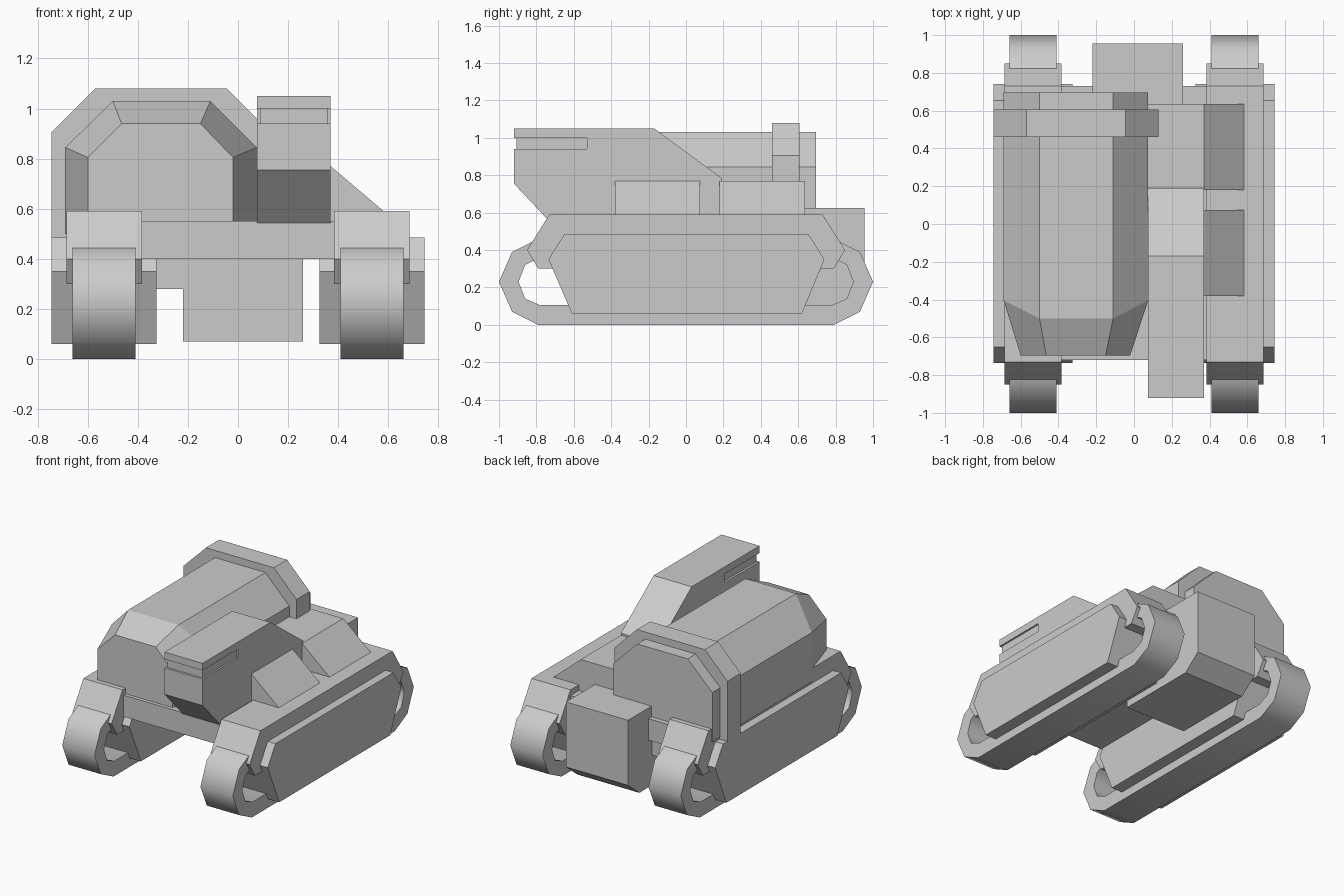
import bpy, bmesh, math

if "Cube" in bpy.data.objects:
    bpy.data.objects.remove(bpy.data.objects["Cube"])


def finish(name, bm, mirror=False):
    bmesh.ops.recalc_face_normals(bm, faces=bm.faces)
    mesh = bpy.data.meshes.new(name)
    bm.to_mesh(mesh)
    bm.free()
    ob = bpy.data.objects.new(name, mesh)
    bpy.context.collection.objects.link(ob)
    if mirror:
        ob.modifiers.new("mirror", "MIRROR")
    return ob


def loft(name, rings, mirror=False):
    """Skin a list of equal-length point rings and cap both ends."""
    bm = bmesh.new()
    loops = [[bm.verts.new(p) for p in r] for r in rings]
    n = len(loops[0])
    for a, b in zip(loops, loops[1:]):
        for i in range(n):
            j = (i + 1) % n
            bm.faces.new((a[i], a[j], b[j], b[i]))
    bm.faces.new(loops[0])
    bm.faces.new(loops[-1])
    return finish(name, bm, mirror)


def side_profile(name, pts, x0, x1, mirror=False):
    return loft(name, [[(x, y, z) for y, z in pts] for x in (x0, x1)], mirror)


def front_profile(name, pts, y0, y1):
    return loft(name, [[(x, y, z) for x, z in pts] for y in (y0, y1)])


def box(name, x0, x1, y0, y1, z0, z1):
    return side_profile(name, [(y0, z0), (y1, z0), (y1, z1), (y0, z1)], x0, x1)


def symmetric(half):
    """Close a profile by reflecting its +y half."""
    return half + [(-y, z) for y, z in reversed(half)]


# Track belts: hollow loops, one mirrored pair
outer = symmetric([(.79, 0), (.93, .07), (1, .23), (.93, .39), (.79, .46)])
inner = symmetric([(.78, .105), (.86, .14), (.895, .23), (.86, .32), (.78, .36)])
bm = bmesh.new()
o0, o1, i0, i1 = [[bm.verts.new((x, y, z)) for y, z in p]
                  for p, x in ((outer, .41), (outer, .66), (inner, .41), (inner, .66))]
for a, b in ((o0, o1), (o1, i1), (i1, i0), (i0, o0)):
    for k in range(len(a)):
        m = (k + 1) % len(a)
        bm.faces.new((a[k], a[m], b[m], b[k]))
belt = finish("track_belt", bm, True)
bpy.context.view_layer.objects.active = belt
belt.select_set(True)
bpy.ops.object.shade_smooth_by_angle(angle=math.radians(50))

# Side skirts and fenders
side_profile("track_skirt", [(-.61, .06), (.62, .06), (.74, .35), (.655, .485),
                             (-.65, .485), (-.735, .35)], .325, .745, True)
side_profile("fender", symmetric([(.79, .3), (.85, .4), (.73, .59)]), .383, .685, True)

# Hull between the tracks, with lower block and rear box
box("hull", -.39, .39, -.72, .73, .4, .55)
box("lower_hull", -.33, .07, .24, .69, .28, .5)
side_profile("rear_box", [(.24, .07), (.83, .07), (.955, .17), (.955, .625), (.24, .625)],
             -.22, .26)

# Cabin with tapered nose
wide = [(-.69, .5), (-.69, .845), (-.5, 1.03), (-.11, 1.03), (.075, .845), (.075, .5)]
nose = [(-.6, .5), (-.6, .805), (-.465, .94), (-.15, .94), (-.02, .805), (-.02, .5)]
shoulder_y = [-.405, -.405, -.5, -.5, -.405, -.405]
loft("cabin", [[(x, .695, z) for x, z in wide],
               [(x, y, z) for (x, z), y in zip(wide, shoulder_y)],
               [(x, -.695, z) for x, z in nose]])

# Raised hoop around the cabin
front_profile("cabin_hoop", [(-.745, .46), (-.745, .905), (-.57, 1.08), (-.045, 1.08),
                             (.13, .905), (.13, .46)], .46, .607)

# Weapon housing with a recessed slot wrapping its front
side_profile("gun_housing", [(-.92, 1.05), (-.17, 1.05), (.19, .785), (.19, .5), (-.68, .5),
                             (-.92, .755), (-.92, .94), (-.53, .94), (-.53, 1), (-.92, 1)],
             .075, .37)
box("gun_slot_core", .09, .358, -.905, -.5, .9, 1.03)

# Rear deck and sloped side wedges
box("rear_deck", .05, .37, .18, .635, .5, .77)
for label, y0, y1 in (("front", -.38, .075), ("rear", .18, .635)):
    front_profile(label + "_wedge", [(.36, .55), (.36, .77), (.37, .77), (.582, .59), (.582, .55)],
                  y0, y1)
